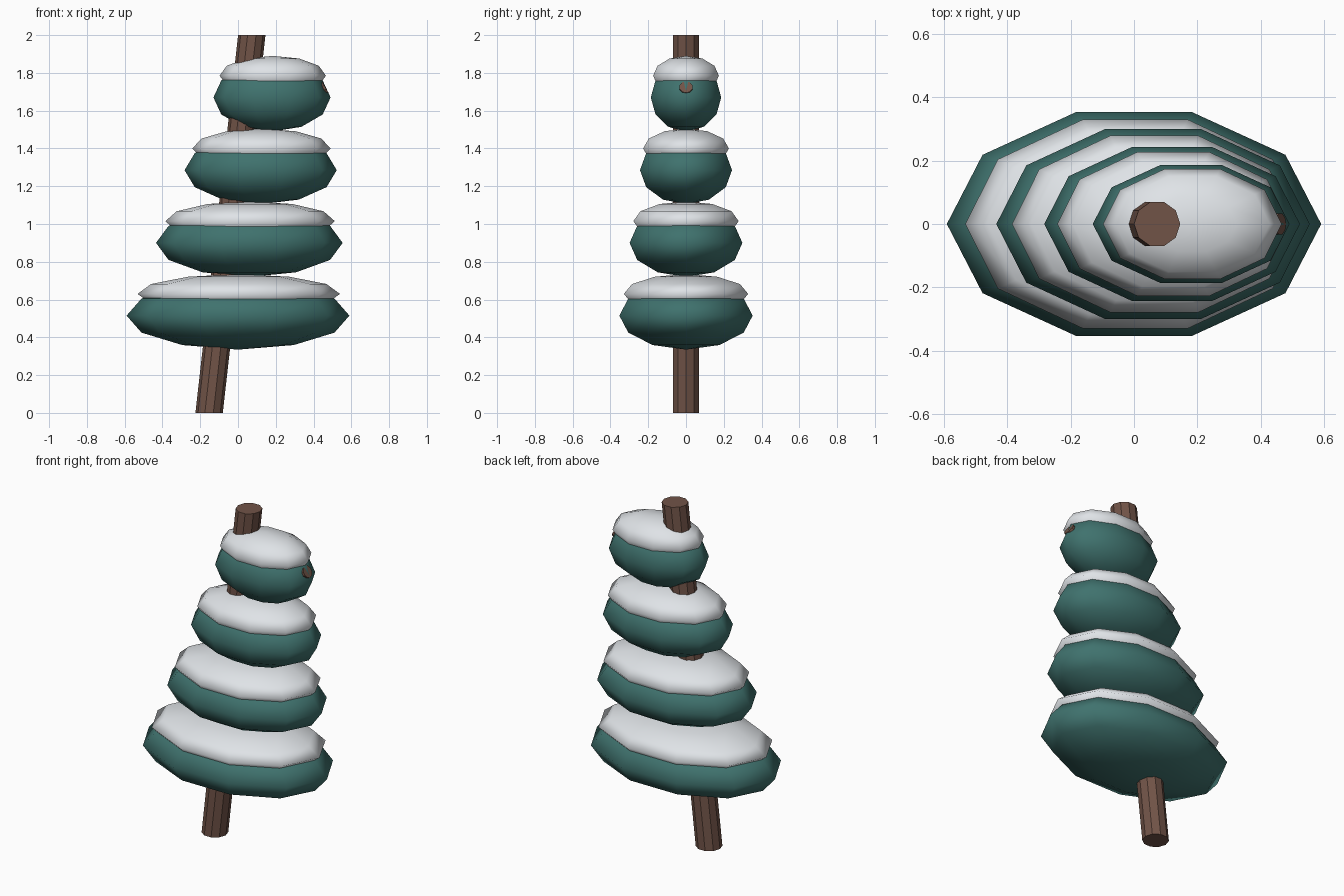
import bpy, bmesh, math
from mathutils import Vector

if "Cube" in bpy.data.objects:
    bpy.data.objects.remove(bpy.data.objects["Cube"])

SIDES = 10


def material(name, rgb):
    m = bpy.data.materials.new(name)
    m.diffuse_color = (*rgb, 1)
    m.use_nodes = True
    m.node_tree.nodes["Principled BSDF"].inputs["Base Color"].default_value = m.diffuse_color
    return m


BARK = material("bark brown", (0.165, 0.088, 0.064))
NEEDLES = material("needle green", (0.050, 0.168, 0.155))
SNOW = material("snow white", (0.74, 0.77, 0.80))


def loft(name, rings, mat, smooth):
    """Skin a list of (centre, u axis, v axis) ten-sided rings and cap the ends."""
    bm = bmesh.new()
    loops = []
    for c, u, v in rings:
        angles = [math.tau * i / SIDES for i in range(SIDES)]
        loops.append([bm.verts.new(Vector(c) + math.cos(a) * Vector(u) + math.sin(a) * Vector(v))
                      for a in angles])
    for a, b in zip(loops, loops[1:]):
        for i in range(SIDES):
            j = (i + 1) % SIDES
            bm.faces.new((a[i], a[j], b[j], b[i]))
    bm.faces.new(loops[0][::-1])
    bm.faces.new(loops[-1])
    bmesh.ops.remove_doubles(bm, verts=bm.verts, dist=1e-5)   # closes the poles
    bmesh.ops.recalc_face_normals(bm, faces=bm.faces)
    for f in bm.faces:
        f.smooth = smooth
    mesh = bpy.data.meshes.new(name)
    bm.to_mesh(mesh)
    bm.free()
    mesh.materials.append(mat)
    ob = bpy.data.objects.new(name, mesh)
    bpy.context.collection.objects.link(ob)
    return ob


def ellipsoid(name, x, z, rx, ry, rz, mat):
    rings = []
    for k in range(7):
        t = math.radians(-90 + 30 * k)
        c = math.cos(t)
        rings.append(((x, 0, z + rz * math.sin(t)), (rx * c, 0, 0), (0, ry * c, 0)))
    return loft(name, rings, mat, True)


# leaning trunk with level ends
R = 0.0725
loft("trunk", [((-0.153, 0, 0), (R, 0, 0), (0, R, 0)),
               ((0.073, 0, 2), (R, 0, 0), (0, R, 0))], BARK, False)

# four foliage tiers, each with a snow cap, shifting sideways as they rise
tiers = [(0.0, 0.590, 0.371), (0.06, 0.494, 0.314), (0.12, 0.403, 0.256), (0.18, 0.310, 0.196)]
for n, (x, rx, ry) in enumerate(tiers):
    z = 0.515 + 0.385 * n
    ellipsoid(f"foliage_tier_{n + 1}", x, z, rx, ry, 0.18, NEEDLES)
    ellipsoid(f"snow_cap_{n + 1}", x + 0.004, z + 0.115, rx * 0.908, ry * 0.933, 0.105, SNOW)

# twig whose tip just breaks through the top tier
d = Vector((math.cos(math.radians(30)), 0, math.sin(math.radians(30))))
tip = Vector((0.462, 0, 1.725))
u, v = Vector((d.z, 0, -d.x)) * 0.035, Vector((0, 0.035, 0))
loft("twig", [(tip - d * 0.28, u, v), (tip, u, v)], BARK, False)
